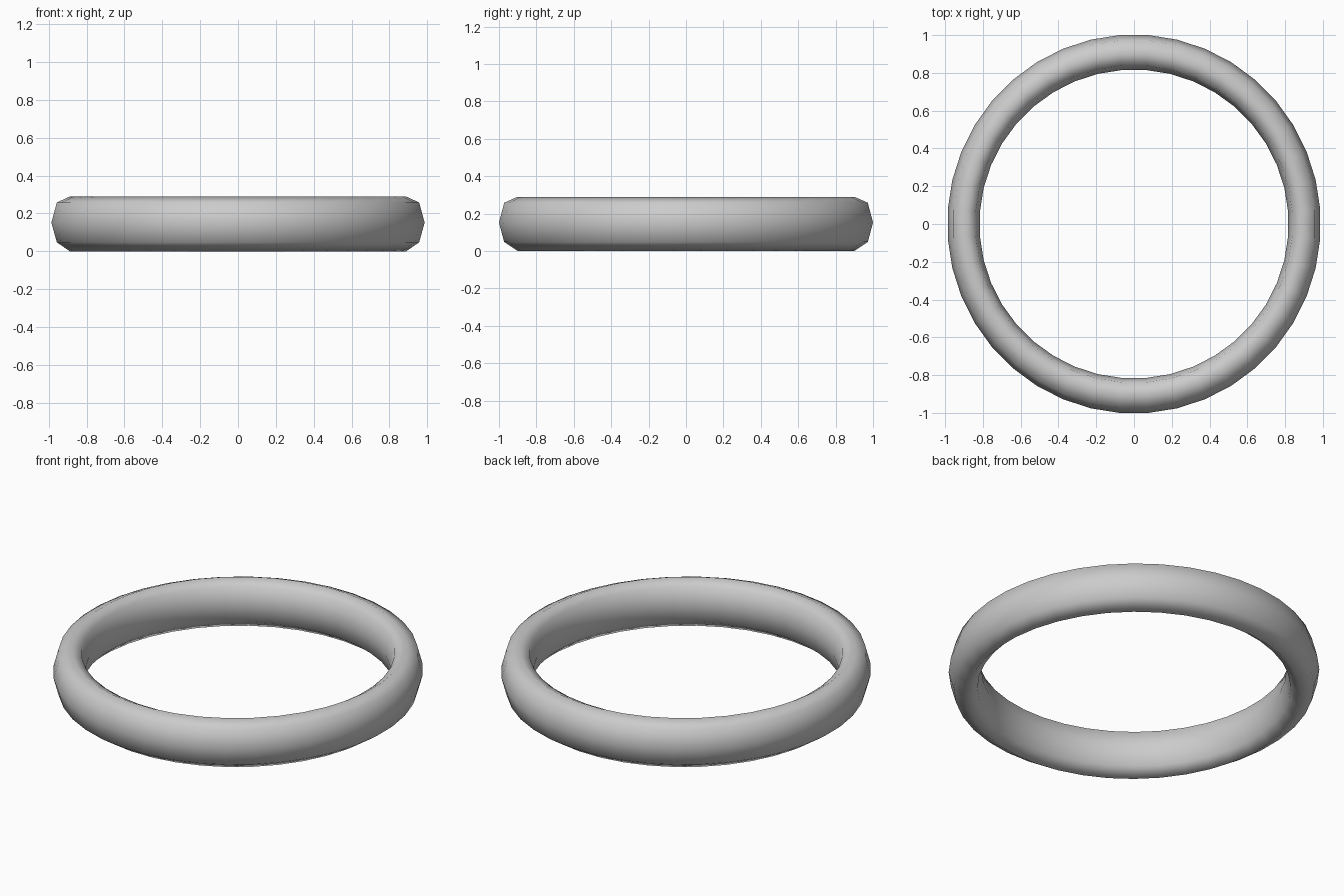
import bpy, bmesh, math

if "Cube" in bpy.data.objects:
    bpy.data.objects.remove(bpy.data.objects["Cube"])

SEGMENTS = 40
# cross-section: (x radius, y radius, z), outer wall then inner wall
PROFILE = [
    (0.888, 0.900, 0.00), (0.957, 0.972, 0.048), (0.986, 1.000, 0.152),
    (0.957, 0.972, 0.258), (0.888, 0.900, 0.29), (0.838, 0.838, 0.258),
    (0.816, 0.815, 0.152), (0.838, 0.838, 0.048),
]

# sweep the cross-section around z, with flat edges facing the axes
bm = bmesh.new()
grow = 1 / math.cos(math.pi / SEGMENTS)
rings = []
for i in range(SEGMENTS):
    a = 2 * math.pi * (i + 0.5) / SEGMENTS
    rings.append([bm.verts.new((rx * grow * math.cos(a), ry * grow * math.sin(a), z))
                  for rx, ry, z in PROFILE])
n = len(PROFILE)
for i in range(SEGMENTS):
    a, b = rings[i], rings[(i + 1) % SEGMENTS]
    for j in range(n):
        k = (j + 1) % n
        bm.faces.new((a[j], b[j], b[k], a[k])).smooth = True
bmesh.ops.recalc_face_normals(bm, faces=bm.faces)

# ring band
mesh = bpy.data.meshes.new("ring_band")
bm.to_mesh(mesh)
bm.free()
ring = bpy.data.objects.new("ring_band", mesh)
bpy.context.collection.objects.link(ring)
